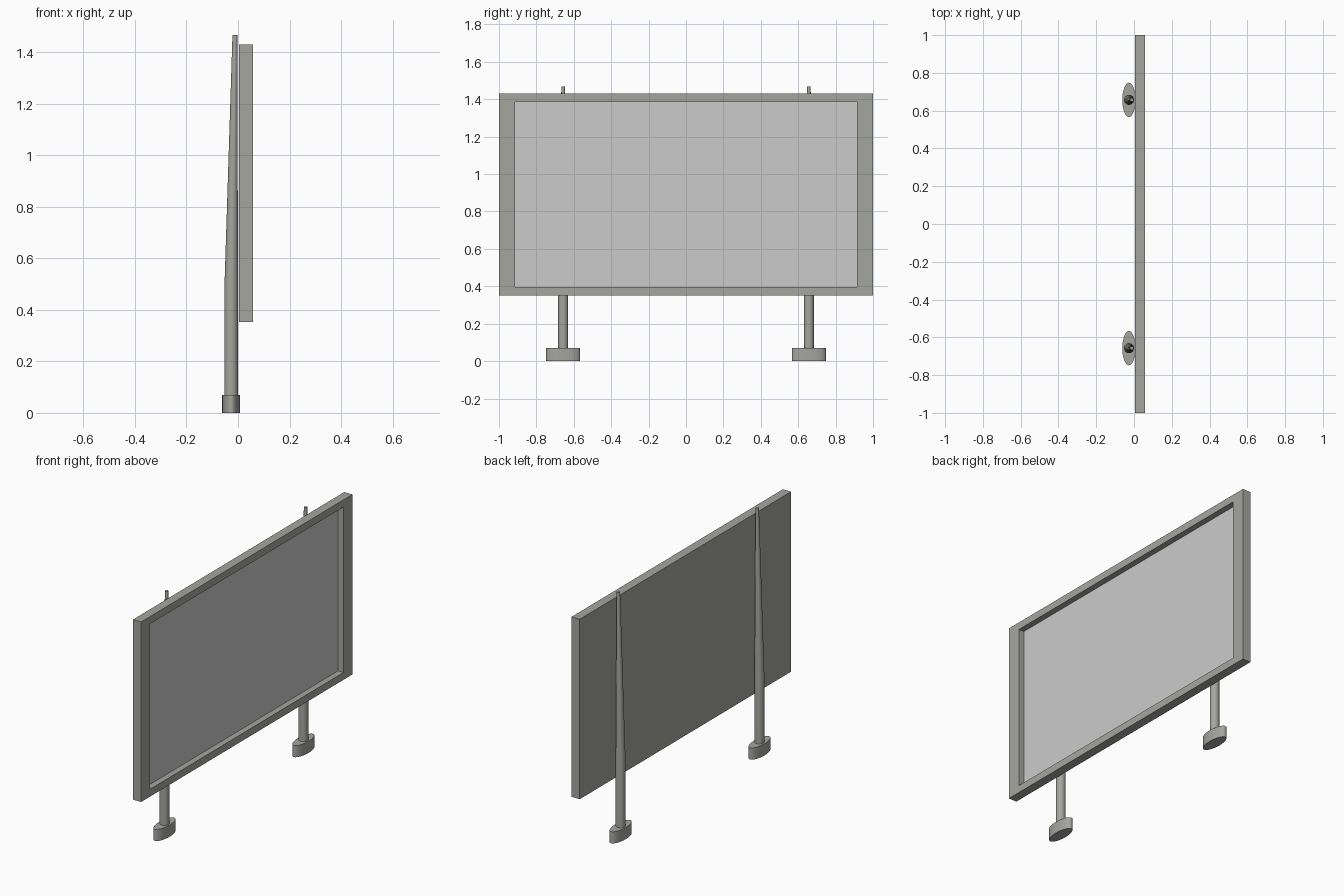
import bpy, bmesh, math

if "Cube" in bpy.data.objects:
    bpy.data.objects.remove(bpy.data.objects["Cube"])


def material(name, rgb):
    m = bpy.data.materials.new(name)
    m.diffuse_color = (*rgb, 1)
    m.use_nodes = True
    m.node_tree.nodes["Principled BSDF"].inputs["Base Color"].default_value = m.diffuse_color
    return m


METAL = material("painted_metal", (0.38, 0.38, 0.35))


def loft(name, rings, cap_start=True, cap_end=True, mat=METAL, smooth=False):
    """Bridge matching rings of points and optionally cap the ends."""
    bm = bmesh.new()
    loops = [[bm.verts.new(p) for p in ring] for ring in rings]
    n = len(loops[0])
    for a, b in zip(loops, loops[1:]):
        for i in range(n):
            j = (i + 1) % n
            bm.faces.new((a[i], a[j], b[j], b[i]))
    if cap_start:
        bm.faces.new(loops[0][::-1])
    if cap_end:
        bm.faces.new(loops[-1])
    bmesh.ops.recalc_face_normals(bm, faces=bm.faces)
    mesh = bpy.data.meshes.new(name)
    bm.to_mesh(mesh)
    bm.free()
    obj = bpy.data.objects.new(name, mesh)
    bpy.context.collection.objects.link(obj)
    if mat:
        mesh.materials.append(mat)
    if smooth:
        bpy.ops.object.select_all(action='DESELECT')
        obj.select_set(True)
        bpy.context.view_layer.objects.active = obj
        bpy.ops.object.shade_smooth_by_angle(angle=math.radians(40))
    return obj


def rect(x, half_y, z0, z1):
    return [(x, -half_y, z0), (x, half_y, z0), (x, half_y, z1), (x, -half_y, z1)]


def ellipse(cx, cy, z, rx, ry, n=32):
    return [(cx + rx * math.cos(2 * math.pi * i / n),
             cy + ry * math.sin(2 * math.pi * i / n), z) for i in range(n)]


# Board: closed back, rim and recess walls, open where the panel sits
opening = rect(0.058, 0.915, 0.396, 1.386)
recess = rect(0.022, 0.915, 0.396, 1.386)
loft("board_frame", [rect(0.004, 1, 0.352, 1.43), rect(0.058, 1, 0.352, 1.43),
                     opening, recess], cap_end=False)

# Display panel at the bottom of the recess, facing +x
loft("display_panel", [recess], cap_start=False, mat=None)

# Two tapered poles on oval feet, behind the board
for side, y in (("left", -0.657), ("right", 0.657)):
    loft(f"{side}_foot", [ellipse(-0.027, y, 0, 0.035, 0.091),
                          ellipse(-0.027, y, 0.07, 0.035, 0.091)], smooth=True)
    loft(f"{side}_pole", [ellipse(-0.0265, y, 0.03, 0.0265, 0.0265),
                          ellipse(-0.0265, y, 0.48, 0.0265, 0.0265),
                          ellipse(-0.012, y, 1.467, 0.0095, 0.0095)], smooth=True)
